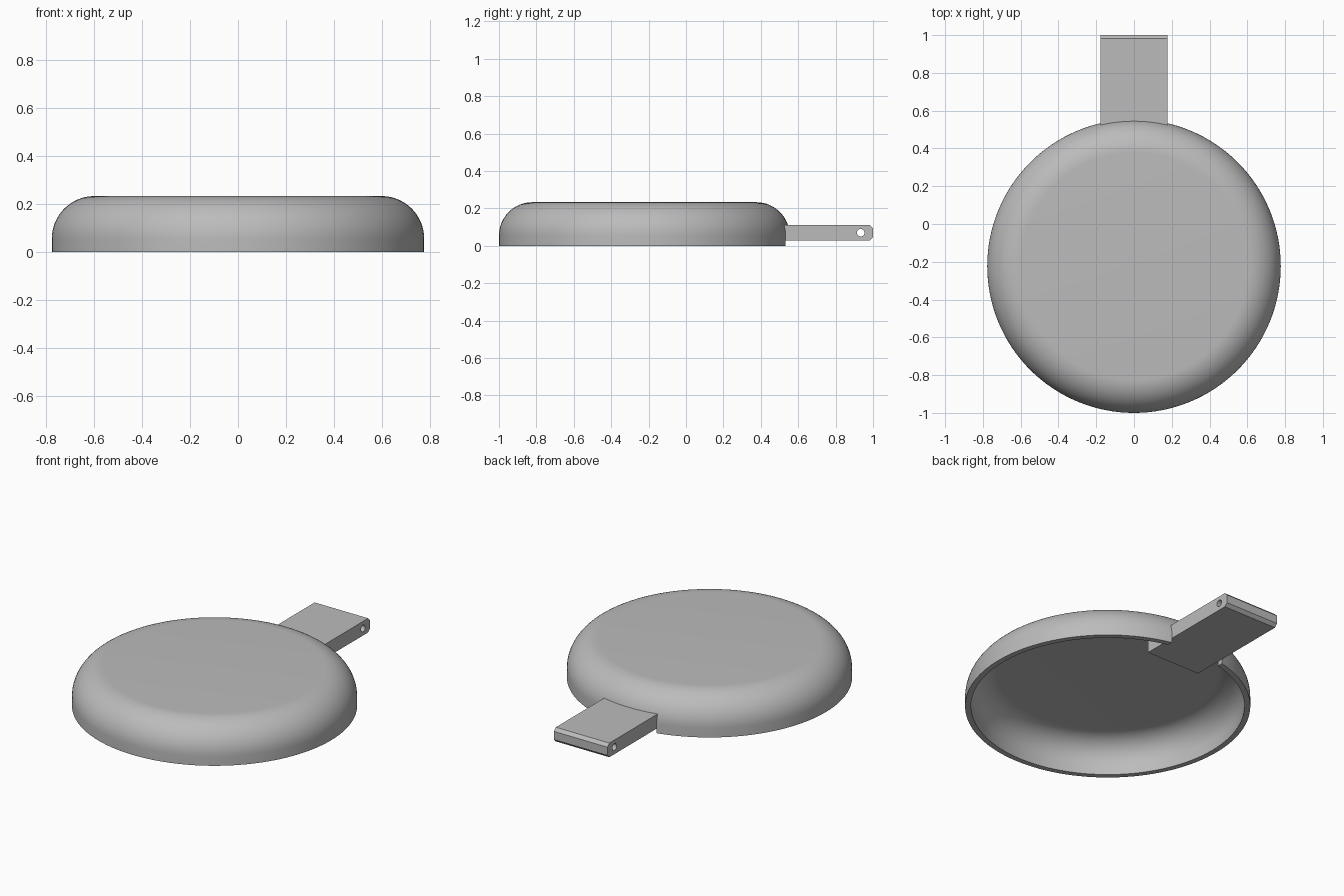
import bpy, bmesh
from math import sin, cos, pi, radians
from mathutils import Matrix, Vector

old = bpy.data.objects.get("Cube")
if old:
    bpy.data.objects.remove(old)

RADIUS, HEIGHT, WALL, FILLET = 0.777, 0.233, 0.032, 0.178
CENTRE_Y = -0.223
HALF_W, Z_LOW, Z_HIGH = 0.178, 0.027, 0.112
INNER_Y, OUTER_Y, CHAMFER = 0.33, 1.0, 0.018

grey = bpy.data.materials.new("plain grey")
grey.use_nodes = True
GREY = (0.5, 0.5, 0.5, 1)
grey.diffuse_color = GREY
grey.node_tree.nodes["Principled BSDF"].inputs["Base Color"].default_value = GREY


def make_object(name, bm):
    bmesh.ops.recalc_face_normals(bm, faces=bm.faces)
    mesh = bpy.data.meshes.new(name)
    bm.to_mesh(mesh)
    bm.free()
    obj = bpy.data.objects.new(name, mesh)
    mesh.materials.append(grey)
    bpy.context.collection.objects.link(obj)
    return obj


def extrude_x(name, outline, half):
    """Prism along x from a (y, z) outline."""
    bm = bmesh.new()
    face = bm.faces.new([bm.verts.new((-half, y, z)) for y, z in outline])
    new = bmesh.ops.extrude_face_region(bm, geom=[face])["geom"]
    verts = [v for v in new if isinstance(v, bmesh.types.BMVert)]
    bmesh.ops.translate(bm, verts=verts, vec=(2 * half, 0, 0))
    return make_object(name, bm)


def cut(target, cutter):
    mod = target.modifiers.new("cut", "BOOLEAN")
    mod.operation, mod.solver, mod.object = "DIFFERENCE", "EXACT", cutter
    select(target)
    bpy.ops.object.modifier_apply(modifier=mod.name)
    bpy.data.objects.remove(cutter)


def select(obj):
    bpy.ops.object.select_all(action="DESELECT")
    obj.select_set(True)
    bpy.context.view_layer.objects.active = obj


def arc(radius, steps=16):
    """Rounded shoulder from the upright wall to the flat top."""
    r0, z0 = RADIUS - FILLET, HEIGHT - FILLET
    return [(r0 + radius * cos(i * pi / 2 / steps), z0 + radius * sin(i * pi / 2 / steps))
            for i in range(steps + 1)]


# Hollow round cover, turned from its wall profile
inner = [(RADIUS - WALL, 0)] + arc(FILLET - WALL) + [(0, HEIGHT - WALL)]
outer = [(RADIUS, 0)] + arc(FILLET) + [(0, HEIGHT)]
profile = inner[::-1] + outer
bm = bmesh.new()
verts = [bm.verts.new((r, 0, z)) for r, z in profile]
edges = [bm.edges.new(pair) for pair in zip(verts, verts[1:])]
bmesh.ops.spin(bm, geom=verts + edges, axis=(0, 0, 1), cent=(0, 0, 0),
               angle=2 * pi, steps=128, use_duplicate=False)
bmesh.ops.remove_doubles(bm, verts=bm.verts, dist=0.0002)
bmesh.ops.translate(bm, verts=bm.verts, vec=(0, CENTRE_Y, 0))
cover = make_object("round_cover", bm)

# Slot in the back wall for the tab, open at the bottom
slot = extrude_x("slot_cutter", [(INNER_Y, -0.1), (OUTER_Y, -0.1),
                                 (OUTER_Y, Z_HIGH), (INNER_Y, Z_HIGH)], HALF_W)
cut(cover, slot)

# Flat tab with a chamfered outer end
tab = extrude_x("hinge_tab", [
    (INNER_Y, Z_LOW), (OUTER_Y - CHAMFER, Z_LOW), (OUTER_Y, Z_LOW + CHAMFER),
    (OUTER_Y, Z_HIGH - CHAMFER), (OUTER_Y - CHAMFER, Z_HIGH), (INNER_Y, Z_HIGH)], HALF_W)

# Pin hole through the tab
bm = bmesh.new()
bmesh.ops.create_cone(bm, cap_ends=True, segments=32, radius1=0.02, radius2=0.02, depth=1,
                      matrix=Matrix.Translation(Vector((0, 0.934, 0.07))) @ Matrix.Rotation(pi / 2, 4, "Y"))
cut(tab, make_object("pin_hole_cutter", bm))

for obj in (cover, tab):
    select(obj)
    bpy.ops.object.shade_smooth_by_angle(angle=radians(30))
